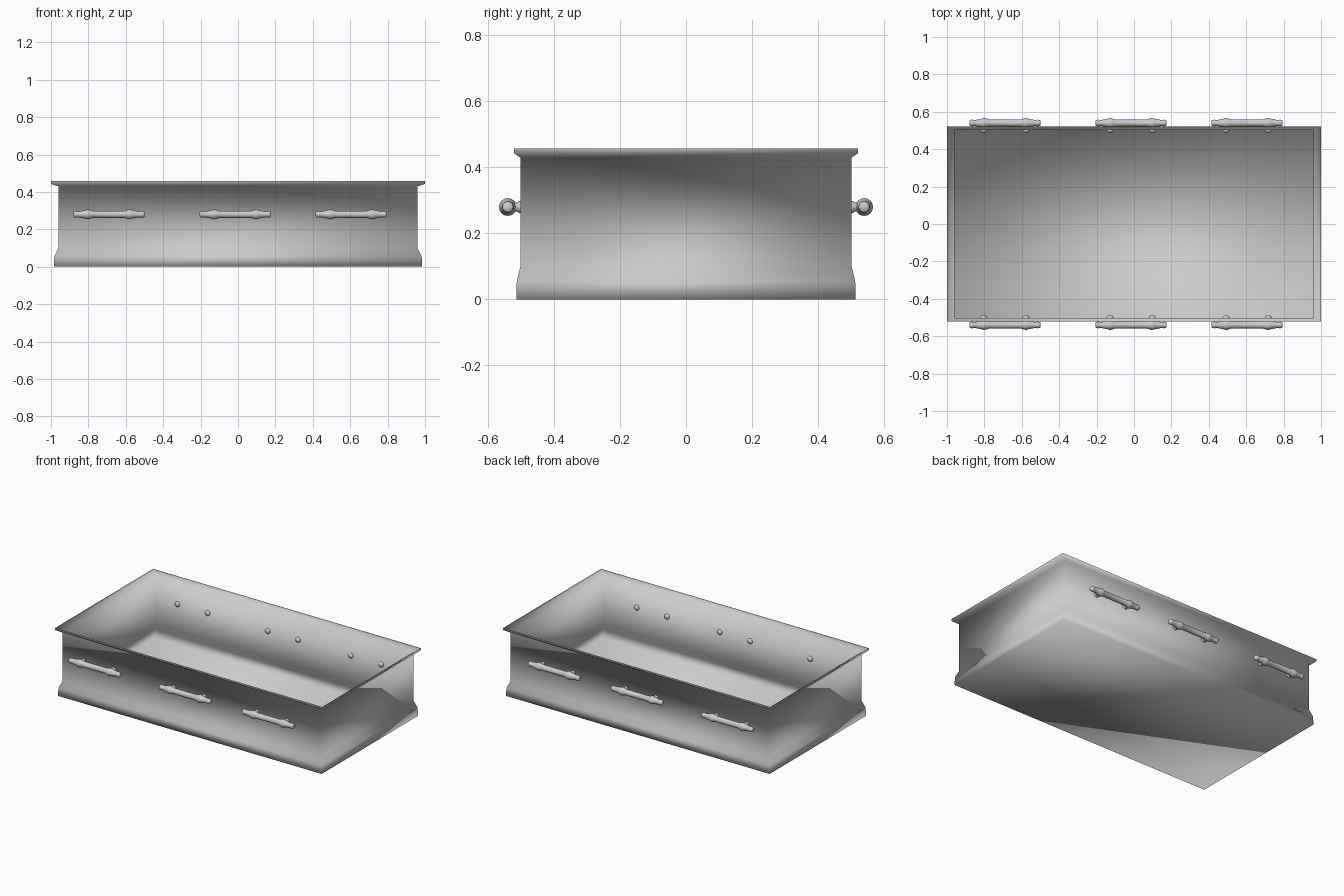
import bpy, bmesh, math

cube = bpy.data.objects.get("Cube")
if cube:
    bpy.data.objects.remove(cube, do_unlink=True)

grey = bpy.data.materials.new("light grey")
grey.use_nodes = True
colour = (0.6, 0.6, 0.6, 1)
grey.diffuse_color = colour
grey.node_tree.nodes["Principled BSDF"].inputs["Base Color"].default_value = colour


def finish(bm, name):
    for face in bm.faces:
        face.smooth = True
    mesh = bpy.data.meshes.new(name)
    bm.to_mesh(mesh)
    bm.free()
    mesh.materials.append(grey)
    obj = bpy.data.objects.new(name, mesh)
    bpy.context.collection.objects.link(obj)
    return obj


def loft(bm, rings, cap_start=True, cap_end=True):
    for low, high in zip(rings, rings[1:]):
        n = len(low)
        for i in range(n):
            j = (i + 1) % n
            bm.faces.new((low[i], low[j], high[j], high[i]))
    if cap_start:
        bm.faces.new(rings[0][::-1])
    if cap_end:
        bm.faces.new(rings[-1])


def lathe_x(name, profile, segments=16):
    """Turned part along x, from (position, radius) pairs."""
    bm = bmesh.new()
    angles = [2 * math.pi * i / segments for i in range(segments)]
    rings = [[bm.verts.new((x, r * math.cos(a), r * math.sin(a))) for a in angles]
             for x, r in profile]
    loft(bm, rings)
    return finish(bm, name)


# Open box: thin sheet with a flared foot and an outward rim
bm = bmesh.new()
profile = [(0.985, 0.514, 0), (0.982, 0.513, 0.055), (0.96, 0.502, 0.1),
           (0.96, 0.502, 0.43), (1.0, 0.522, 0.443), (1.0, 0.522, 0.458)]
corners = [(-1, -1), (1, -1), (1, 1), (-1, 1)]
rings = [[bm.verts.new((sx * x, sy * y, z)) for sx, sy in corners] for x, y, z in profile]
loft(bm, rings, cap_end=False)
finish(bm, "box")

# Handles: turned bars on two studs that pass through the wall
half = [(0.19, 0.012), (0.186, 0.016), (0.174, 0.018), (0.165, 0.015),
        (0.125, 0.023), (0.113, 0.027), (0.1, 0.024), (0.085, 0.019)]
bar_profile = [(-x, r) for x, r in half] + [(x, r) for x, r in reversed(half)]
stud_profile = [(0, 0.013), (0.028, 0.013), (0.034, 0.018), (0.042, 0.018),
                (0.049, 0.013), (0.052, 0.005)]

for side, label in ((-1, "front"), (1, "back")):
    for number, x in enumerate((-0.69, -0.015, 0.605), 1):
        bar = lathe_x(f"{label}_handle_{number}", bar_profile)
        bar.location = (x, side * 0.54, 0.28)
        for offset in (-0.113, 0.113):
            stud = lathe_x(f"{label}_handle_stud_{number}", stud_profile, 12)
            stud.location = (x + offset, side * 0.54, 0.28)
            stud.rotation_euler.z = -side * math.pi / 2
